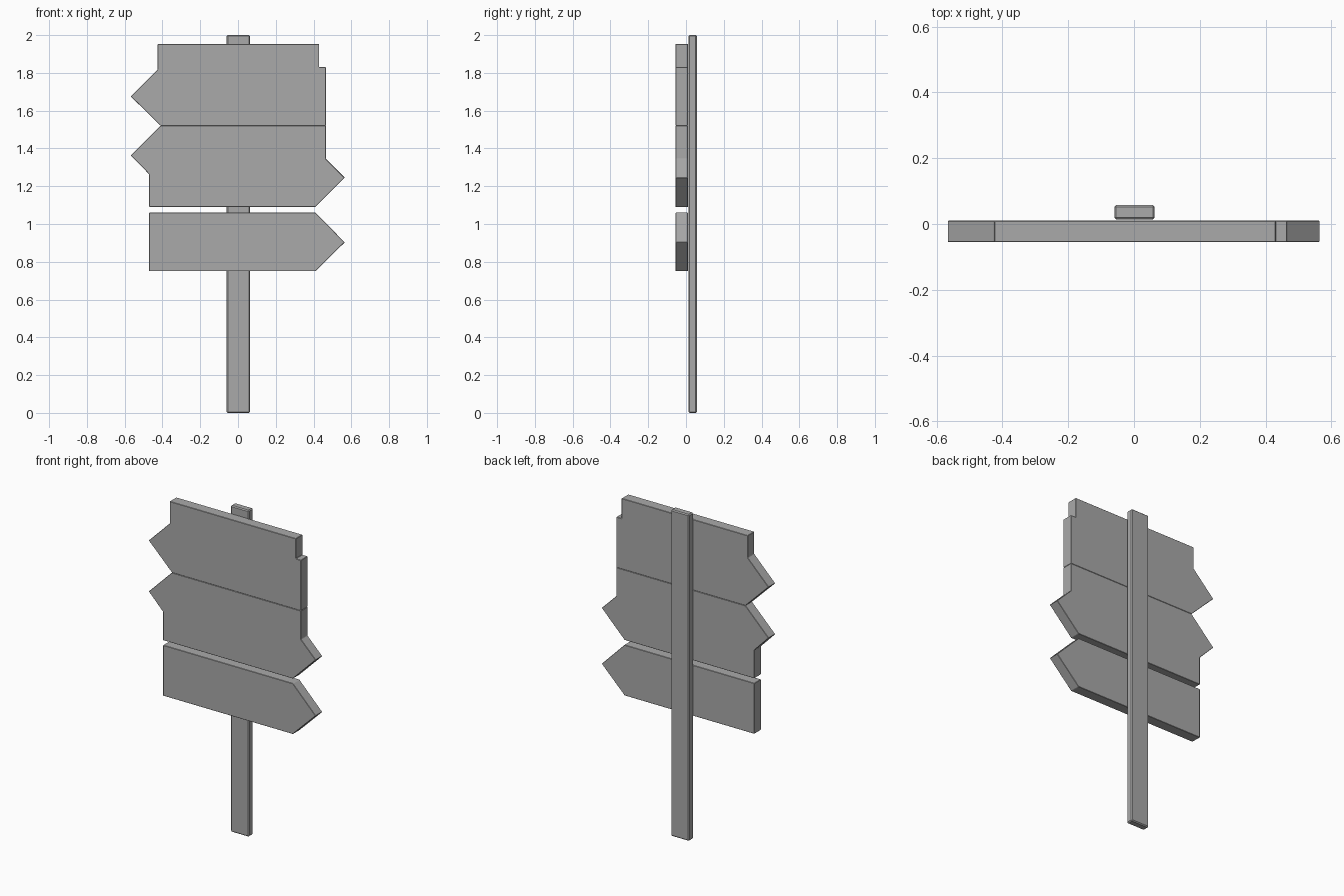
import bpy, bmesh

cube = bpy.data.objects.get("Cube")
if cube:
    bpy.data.objects.remove(cube, do_unlink=True)

# One plain grey for the whole signpost
GREY = (0.4, 0.4, 0.4, 1)
grey = bpy.data.materials.new("plain grey")
grey.use_nodes = True
grey.diffuse_color = GREY
grey.node_tree.nodes["Principled BSDF"].inputs["Base Color"].default_value = GREY


def slab(name, outline, front, back, edge):
    """Extrude an x-z outline along y and soften its edges."""
    bm = bmesh.new()
    face = bm.faces.new([bm.verts.new((x, front, z)) for x, z in outline])
    extruded = bmesh.ops.extrude_face_region(bm, geom=[face])["geom"]
    for v in extruded:
        if isinstance(v, bmesh.types.BMVert):
            v.co.y = back
    bmesh.ops.recalc_face_normals(bm, faces=bm.faces)
    mesh = bpy.data.meshes.new(name)
    bm.to_mesh(mesh)
    bm.free()
    mesh.materials.append(grey)
    obj = bpy.data.objects.new(name, mesh)
    bpy.context.collection.objects.link(obj)
    bevel = obj.modifiers.new("soft edge", "BEVEL")
    bevel.width = edge
    bevel.segments = 1
    return obj


# Flat post behind the boards
slab("post", [(-0.06, 0), (0.063, 0), (0.063, 2), (-0.06, 2)], 0.013, 0.057, 0.006)

# Boards: joined planks and arrows in one outline each
FRONT, BACK = -0.055, 0.01
slab("upper_board", [(-0.425, 1.953), (0.43, 1.953), (0.43, 1.83), (0.465, 1.83),
                     (0.465, 1.52), (-0.41, 1.52), (-0.567, 1.675), (-0.425, 1.817)],
     FRONT, BACK, 0.002)
slab("middle_board", [(-0.41, 1.52), (0.465, 1.52), (0.465, 1.345), (0.565, 1.245),
                      (0.41, 1.09), (-0.47, 1.09), (-0.47, 1.263), (-0.567, 1.363)],
     FRONT, BACK, 0.002)
slab("lower_arrow_board", [(-0.47, 1.06), (0.41, 1.06), (0.565, 0.903),
                           (0.41, 0.75), (-0.47, 0.75)],
     FRONT, BACK, 0.002)
